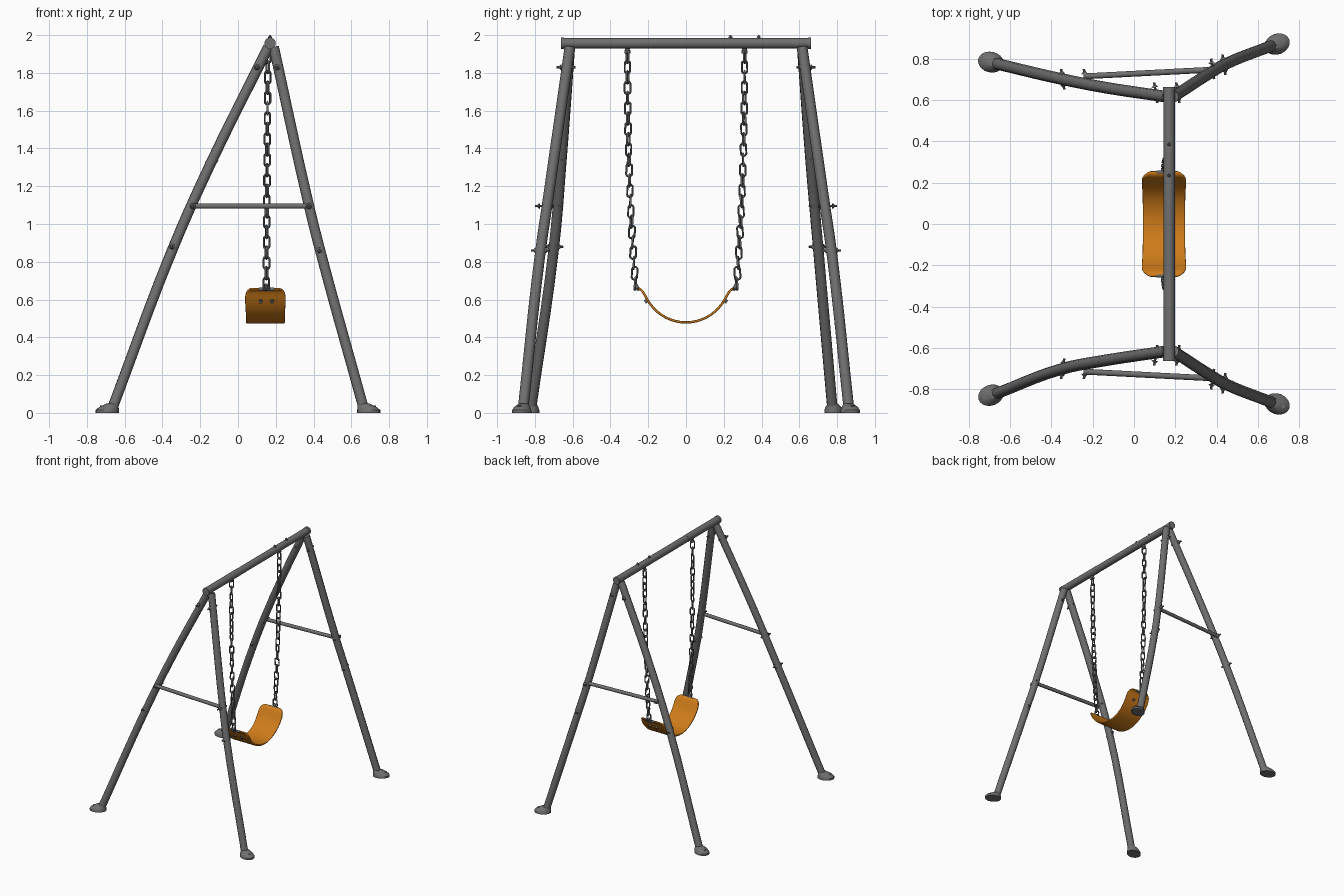
import bpy, bmesh, math, random
from mathutils import Vector, Matrix

random.seed(4)
cube = bpy.data.objects.get("Cube")
if cube:
    bpy.data.objects.remove(cube, do_unlink=True)


def material(name, rgb):
    m = bpy.data.materials.new(name)
    m.use_nodes = True
    m.diffuse_color = (*rgb, 1)
    m.node_tree.nodes["Principled BSDF"].inputs["Base Color"].default_value = (*rgb, 1)
    return m


STEEL = material("grey_steel", (0.16, 0.16, 0.16))
CHAIN = material("dark_chain_steel", (0.13, 0.14, 0.145))
ORANGE = material("orange_rubber", (0.62, 0.2, 0.01))


def finish(name, bm, mat, angle=40):
    bmesh.ops.recalc_face_normals(bm, faces=bm.faces)
    mesh = bpy.data.meshes.new(name)
    bm.to_mesh(mesh)
    bm.free()
    mesh.materials.append(mat)
    ob = bpy.data.objects.new(name, mesh)
    bpy.context.collection.objects.link(ob)
    bpy.ops.object.select_all(action="DESELECT")
    ob.select_set(True)
    bpy.context.view_layer.objects.active = ob
    bpy.ops.object.shade_smooth_by_angle(angle=math.radians(angle))
    return ob


def rod(bm, a, b, r1, r2=None, sides=12):
    """Add a cylinder or cone running from a to b."""
    a, b = Vector(a), Vector(b)
    turn = (b - a).to_track_quat("Z", "Y").to_matrix().to_4x4()
    bmesh.ops.create_cone(bm, cap_ends=True, segments=sides, radius1=r1,
                          radius2=r1 if r2 is None else r2, depth=(b - a).length,
                          matrix=Matrix.Translation((a + b) / 2) @ turn)


def tube(name, points, radius, mat):
    """Bent pipe through a few points."""
    cu = bpy.data.curves.new(name, "CURVE")
    cu.dimensions = "3D"
    cu.bevel_depth, cu.bevel_resolution = radius, 3
    cu.resolution_u, cu.use_fill_caps = 5, True
    sp = cu.splines.new("BEZIER")
    sp.bezier_points.add(len(points) - 1)
    for bp, p in zip(sp.bezier_points, points):
        bp.co = p
        bp.handle_left_type = bp.handle_right_type = "AUTO"
    temp = bpy.data.objects.new(name + "_path", cu)
    bm = bmesh.new()
    bm.from_mesh(temp.to_mesh())
    temp.to_mesh_clear()
    bpy.data.objects.remove(temp)
    return finish(name, bm, mat)


def through_bolt(bm, p, axis, half):
    """Bolt with flared washers on both sides of a pipe."""
    p, d = Vector(p), Vector(axis).normalized()
    rod(bm, p - d * half, p + d * half, 0.006, sides=8)
    for s in (1, -1):
        rod(bm, p + d * s * 0.026, p + d * s * 0.036, 0.016, 0.008)


# Top beam with a thicker sleeve, end caps and eye bolts
BX, BZ = 0.17, 1.957
bm = bmesh.new()
rod(bm, (BX, -0.655, BZ), (BX, 0.655, BZ), 0.0275, sides=20)
rod(bm, (BX, -0.65, BZ), (BX, -0.24, BZ), 0.0285, sides=20)
for s in (1, -1):
    rod(bm, (BX, s * 0.645, BZ), (BX, s * 0.662, BZ), 0.03, sides=20)
finish("top_beam", bm, STEEL)
bm = bmesh.new()
for y in (0.235, 0.385):
    rod(bm, (BX, y, BZ), (BX, y, 1.993), 0.01, sides=8)
    rod(bm, (BX, y, 1.99), (BX, y, 2.0), 0.007, 0.004, sides=8)
finish("beam_bolts", bm, STEEL)

# Legs, feet, cross bars and bolts at each end of the beam
for side, end in ((1, "back"), (-1, "front")):
    foot_y = 0.775 if side > 0 else 0.82
    right = [(0.16, side * 0.615, 1.935), (-0.14, side * 0.66, 1.33),
             (-0.345, side * 0.70, 0.87), (-0.665, side * foot_y, 0.025)]
    left = [(0.19, side * 0.615, 1.935), (0.375, side * 0.735, 1.1),
            (0.435, side * 0.77, 0.86), (0.665, side * 0.862, 0.025)]
    tube(end + "_right_leg", right, 0.028, STEEL)
    tube(end + "_left_leg", left, 0.028, STEEL)

    bm = bmesh.new()
    rod(bm, (-0.245, side * 0.714, 1.095), (0.39, side * 0.747, 1.095), 0.014)
    finish(end + "_cross_bar", bm, STEEL)

    bm = bmesh.new()
    for x, y, z in ((-0.235, 0.70, 1.095), (0.38, 0.75, 1.095), (0.435, 0.77, 0.86),
                    (-0.345, 0.70, 0.88), (0.105, 0.635, 1.83), (0.212, 0.635, 1.83)):
        through_bolt(bm, (x, side * y, z), (-0.15, side, 0), 0.05)
    through_bolt(bm, (-0.14, side * 0.66, 1.33), (1, 0, 0.45), 0.034)
    finish(end + "_leg_bolts", bm, STEEL)

    for sx, path, word in ((-1, right, "right"), (1, left, "left")):
        slope = Vector(path[3]) - Vector(path[2])
        turn = Matrix.Rotation(math.atan2(slope.y, slope.x), 3, "Z")
        base = Vector((sx * 0.692, path[3][1] + side * 0.008, 0))
        bm = bmesh.new()
        rings = []
        for k, z, shift in ((1, 0, 0), (1, 0.014, 0), (0.85, 0.03, -0.008), (0.5, 0.05, -0.028)):
            rings.append([bm.verts.new(base + turn @ Vector((
                0.063 * k * math.cos(t) + shift, 0.05 * k * math.sin(t), z)))
                for t in (math.tau * i / 20 for i in range(20))])
        for lo, hi in zip(rings, rings[1:]):
            for i in range(20):
                j = (i + 1) % 20
                bm.faces.new((lo[i], lo[j], hi[j], hi[i]))
        bm.faces.new(rings[0])
        bm.faces.new(rings[-1])
        peg = base + turn @ Vector((0.03, 0, 0.02))
        rod(bm, peg, peg + Vector((0, 0, 0.018)), 0.01, sides=8)
        finish(f"{end}_{word}_foot", bm, STEEL, 30)


def add_link(bm, centre, turn):
    """Oval chain link made from a stretched ring."""
    n, m, grid = 14, 6, []
    for i in range(n):
        a = math.tau * (i + 0.5) / n
        stretch = math.copysign(0.018, math.sin(a))
        row = []
        for j in range(m):
            b = math.tau * j / m
            r = 0.0155 + 0.0055 * math.cos(b)
            v = Vector((r * math.cos(a), 0.0055 * math.sin(b), r * math.sin(a) + stretch))
            row.append(bm.verts.new(centre + turn @ v))
        grid.append(row)
    for i in range(n):
        for j in range(m):
            p, q = grid[i], grid[(i + 1) % n]
            k = (j + 1) % m
            bm.faces.new((p[j], q[j], q[k], p[k]))


# Chains hung from the beam, pulled inward near the seat
LINKS = 23
for side, word in ((1, "back"), (-1, "front")):
    bm = bmesh.new()
    top, bottom = 1.885, 0.685
    for i in range(LINKS):
        t = i / (LINKS - 1)
        c = Vector((0.158 - 0.008 * t, side * (0.31 - 0.042 * t ** 2.2), top + (bottom - top) * t))
        lean = Matrix.Rotation(side * 0.07 * t, 3, "X")
        twist = Matrix.Rotation(math.pi / 2 * (i % 2) + random.uniform(-0.5, 0.5), 3, "Z")
        add_link(bm, c, lean @ twist)
    finish(word + "_chain", bm, CHAIN, 60)

    # Hanger clamp under the beam
    bm = bmesh.new()
    rod(bm, (0.163, side * 0.31, 1.935), (0.16, side * 0.31, 1.905), 0.014, 0.009)
    rod(bm, (0.16, side * 0.295, 1.912), (0.16, side * 0.325, 1.912), 0.01)
    finish(word + "_hanger", bm, CHAIN)

    # Clamp plate and rivets joining the chain to the seat
    bm = bmesh.new()
    rod(bm, (0.11, side * 0.25, 0.655), (0.19, side * 0.25, 0.655), 0.009)
    rod(bm, (0.15, side * 0.25, 0.65), (0.15, side * 0.268, 0.68), 0.01)
    for x in (0.12, 0.18):
        rod(bm, (x, side * 0.2, 0.598), (x, side * 0.218, 0.587), 0.01)
    finish(word + "_seat_clamp", bm, CHAIN)

# Sling seat: curved strip with rounded, curled ends
half = [(0, 0.477, 0.103), (0.06, 0.484, 0.103), (0.12, 0.509, 0.103), (0.165, 0.545, 0.105),
        (0.2, 0.589, 0.108), (0.22, 0.628, 0.108), (0.236, 0.654, 0.096), (0.256, 0.658, 0.07)]
profile = [(-y, z, w) for y, z, w in half[:0:-1]] + half
bm = bmesh.new()
rows = [[bm.verts.new((0.145 + w * k, y, z)) for k in (-1, -0.9, -0.4, 0.4, 0.9, 1)]
        for y, z, w in profile]
for a, b in zip(rows, rows[1:]):
    for i in range(5):
        bm.faces.new((a[i], a[i + 1], b[i + 1], b[i]))
seat = finish("sling_seat", bm, ORANGE, 60)
thick = seat.modifiers.new("thickness", "SOLIDIFY")
thick.thickness, thick.offset = 0.013, 0
smooth = seat.modifiers.new("smooth", "SUBSURF")
smooth.levels = smooth.render_levels = 2
